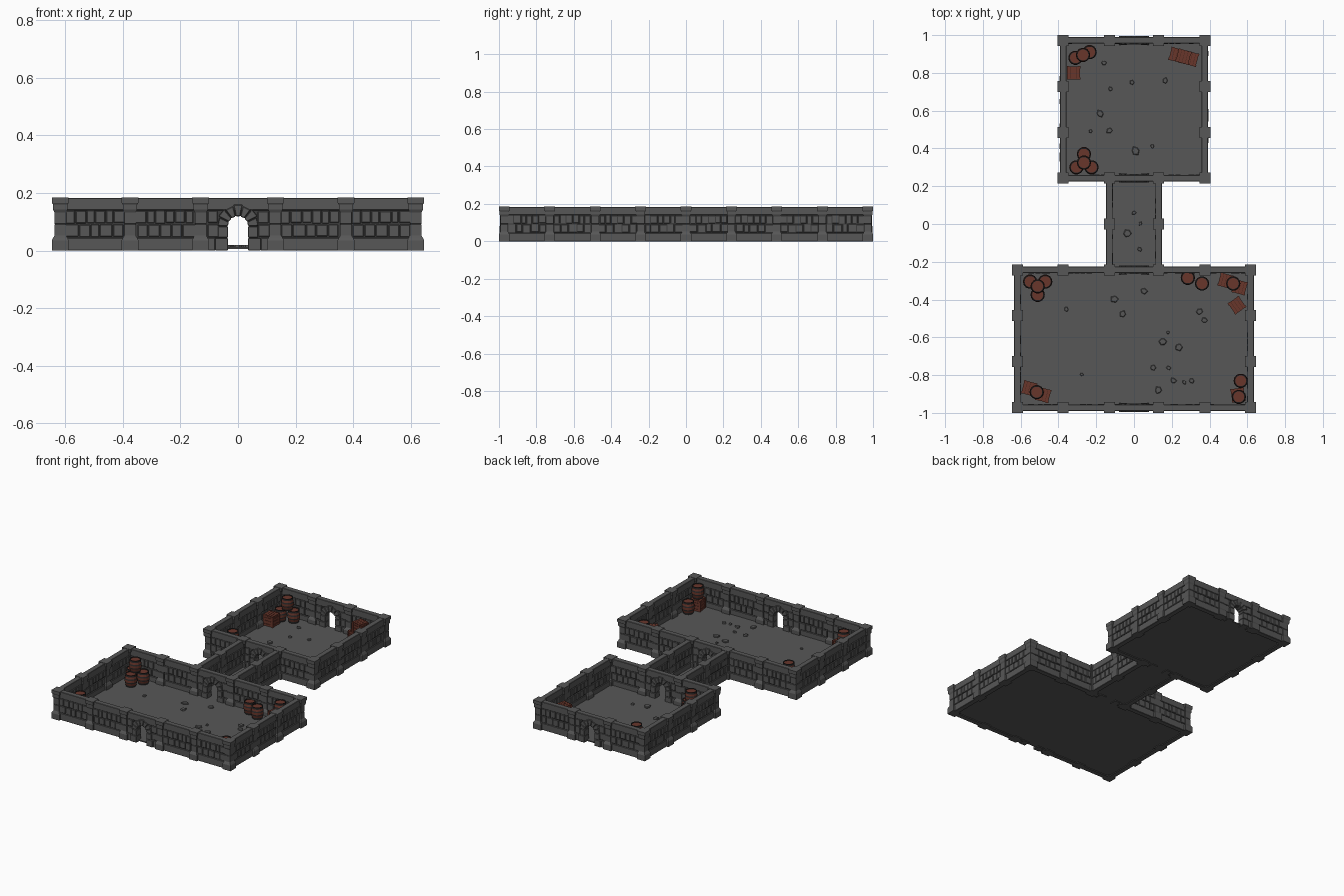
import bpy, bmesh, math, random
from mathutils import Matrix, Vector

random.seed(4)
old = bpy.data.objects.get("Cube")
if old:
    bpy.data.objects.remove(old)


def material(name, rgb):
    m = bpy.data.materials.new(name)
    m.use_nodes = True
    m.diffuse_color = (*rgb, 1)
    bsdf = m.node_tree.nodes["Principled BSDF"]
    bsdf.inputs["Base Color"].default_value = (*rgb, 1)
    bsdf.inputs["Roughness"].default_value = 0.9
    return m


STONE = material("grey_stone", (0.095, 0.095, 0.095))
MORTAR = material("dark_mortar", (0.045, 0.045, 0.045))
WOOD = material("red_brown_wood", (0.14, 0.037, 0.024))
DARK_WOOD = material("dark_wood", (0.06, 0.018, 0.012))
IRON = material("dark_iron", (0.025, 0.023, 0.023))

FLOOR_Z, TOP, BAND, CAP = 0.012, 0.185, 0.045, 0.14
HX, MX, NX = 0.617, 0.375, 0.13            # pillar lines across
Y1, Y2, Y3, Y4 = 0.243, 0.485, 0.729, 0.972  # pillar lines along


def finish(bm, name, mats, bevel=0.0):
    bmesh.ops.recalc_face_normals(bm, faces=bm.faces)
    me = bpy.data.meshes.new(name)
    bm.to_mesh(me)
    bm.free()
    for m in mats:
        me.materials.append(m)
    ob = bpy.data.objects.new(name, me)
    bpy.context.collection.objects.link(ob)
    if bevel:
        mod = ob.modifiers.new("chipped_edges", "BEVEL")
        mod.width, mod.segments = bevel, 1
    return ob


def loft(bm, rings, mat=0, cap=True):
    """Join rings of points into a closed skin."""
    rows = [[bm.verts.new(p) for p in ring] for ring in rings]
    n = len(rows[0])
    faces = [bm.faces.new((a[i], a[(i + 1) % n], b[(i + 1) % n], b[i]))
             for a, b in zip(rows, rows[1:]) for i in range(n)]
    if cap:
        faces += [bm.faces.new(rows[0][::-1]), bm.faces.new(rows[-1])]
    for f in faces:
        f.material_index = mat
    return faces


def prism(bm, mx, pts, thick, mat=0):
    """Extrude an upright outline (u, z) through the wall thickness."""
    loft(bm, [[mx @ Vector((u, s * thick / 2, z)) for u, z in pts] for s in (-1, 1)], mat)


def block(bm, mx, u0, u1, z0, z1, thick, mat=0):
    prism(bm, mx, [(u0, z0), (u1, z0), (u1, z1), (u0, z1)], thick, mat)


def bricks(bm, mx, u0, u1):
    mid = (BAND + CAP) / 2
    for row, (z0, z1) in enumerate(((BAND, mid), (mid, CAP))):
        n = max(1, round((u1 - u0) / 0.038)) + (row if u1 - u0 > 0.1 else 0)
        cuts = [u0 + (u1 - u0) * (i + random.uniform(-0.15, 0.15)) / n for i in range(n + 1)]
        for a, b in zip(cuts, cuts[1:]):
            block(bm, mx, a + 0.0018, b - 0.0018, z0 + random.uniform(0.001, 0.005),
                  z1 - random.uniform(0.001, 0.003), random.uniform(0.030, 0.037))


def wall_panel(bm, p, q, door):
    p, q = Vector((*p, 0)), Vector((*q, 0))
    d, h = q - p, (q - p).length / 2
    mx = Matrix.Translation((p + q) / 2) @ Matrix.Rotation(math.atan2(d.y, d.x), 4, "Z")
    block(bm, mx, -h, h, CAP, TOP - 0.002, 0.034)
    if not door:
        block(bm, mx, -h, h, 0, BAND, 0.034)
        block(bm, mx, -h, h, BAND - 0.005, CAP + 0.005, 0.022, 1)
        bricks(bm, mx, -h + 0.02, h - 0.02)
        return
    # arched doorway
    r, outer, spring = 0.037, 0.073, 0.085
    arc = [(-r * math.cos(t * math.pi / 10), spring + r * math.sin(t * math.pi / 10))
           for t in range(11)]
    core = [(-h, 0.002), (-r, 0.002)] + arc + [(r, 0.002), (h, 0.002), (h, CAP + 0.005), (-h, CAP + 0.005)]
    prism(bm, mx, core, 0.024, 1)
    for s in (-1, 1):
        for z0, z1, w in ((0, BAND, 0.08), (BAND, spring, 0.07)):
            a, b = sorted((s * (r - 0.002), s * w))
            block(bm, mx, a, b, z0 + 0.001, z1 - 0.001, 0.048)
        a, b = sorted((s * 0.08, s * h))
        block(bm, mx, a, b, 0, BAND, 0.034)
        a, b = sorted((s * 0.07, s * (h - 0.02)))
        bricks(bm, mx, a, b)
    for i in range(7):
        t0, t1 = [math.pi * (i + e) / 7 for e in (0.04, 0.96)]
        o = outer + (0.003 if i % 2 else -0.002)
        prism(bm, mx, [(k * math.cos(t), spring + k * math.sin(t)) for k, t in
                       ((r - 0.002, t0), (o, t0), (o, t1), (r - 0.002, t1))], 0.046)


def wall_line(bm, pts, doors=()):
    for i, (p, q) in enumerate(zip(pts, pts[1:])):
        wall_panel(bm, p, q, i in doors)


def pillar(bm, x, y):
    profile = ((0.029, 0), (0.029, 0.036), (0.024, 0.046), (0.020, 0.052), (0.020, 0.09),
               (0.018, 0.092), (0.020, 0.094), (0.020, 0.132), (0.025, 0.142),
               (0.025, 0.16), (0.029, 0.166), (0.029, TOP))
    loft(bm, [[(x + sx * w, y + sy * w, z) for sx, sy in ((-1, -1), (1, -1), (1, 1), (-1, 1))]
              for w, z in profile])


# walls
XS_BIG, XS_SMALL = (-HX, -MX, -NX, NX, MX, HX), (-MX, -NX, NX, MX)
YS = (Y1, Y2, Y3, Y4)
nodes = {(sx * NX, 0) for sx in (-1, 1)}
for name, xs, sy in (("large_room_walls", XS_BIG, -1), ("small_room_walls", XS_SMALL, 1)):
    bm = bmesh.new()
    for y in (Y1, Y4):
        wall_line(bm, [(x, sy * y) for x in xs], doors=(len(xs) // 2 - 1,))
        nodes |= {(x, sy * y) for x in xs}
    for x in (xs[0], xs[-1]):
        wall_line(bm, [(x, sy * y) for y in YS])
        nodes |= {(x, sy * y) for y in YS}
    finish(bm, name, (STONE, MORTAR), 0.002)
bm = bmesh.new()
for s in (-1, 1):
    wall_line(bm, [(s * NX, y) for y in (-Y1, 0, Y1)])
finish(bm, "corridor_walls", (STONE, MORTAR), 0.002)

# pillars
bm = bmesh.new()
for x, y in sorted(nodes):
    pillar(bm, x, y)
finish(bm, "pillars", (STONE,))

# floors and loose flat rubble
for name, hx, y0, y1, count in (("large_room", HX, -Y4, -Y1, 16), ("corridor", NX, -Y1, Y1, 4),
                                ("small_room", MX, Y1, Y4, 9)):
    bm = bmesh.new()
    loft(bm, [[(-hx, y0, z), (hx, y0, z), (hx, y1, z), (-hx, y1, z)] for z in (0.005, FLOOR_Z)])
    finish(bm, name + "_floor", (STONE,))
    bm = bmesh.new()
    for _ in range(count):
        cx = random.uniform(-hx + 0.07, hx - 0.07) * 0.85
        cy = random.uniform(y0 + 0.09, y1 - 0.09)
        n, size = random.choice((5, 6)), random.uniform(0.009, 0.024)
        radii = [size * random.uniform(0.7, 1.2) for _ in range(n)]
        loft(bm, [[(cx + k * r * math.cos(math.tau * i / n), cy + k * r * math.sin(math.tau * i / n), z)
                   for i, r in enumerate(radii)]
                  for k, z in ((1, FLOOR_Z - 0.002), (1, FLOOR_Z + 0.004), (0.8, FLOOR_Z + 0.008))])
    finish(bm, name + "_rubble", (STONE,))

# barrels
BARREL_H, CRATE = 0.078, 0.07


def barrel(x, y, z):
    bm = bmesh.new()
    profile = ((0.031, 0, 1), (0.033, 0.011, 0), (0.0365, 0.024, 1), (0.038, 0.032, 0),
               (0.038, 0.046, 1), (0.0365, 0.054, 0), (0.034, 0.066, 1), (0.034, BARREL_H, 1),
               (0.029, BARREL_H, 1), (0.029, BARREL_H - 0.004, 0))
    n = 14
    rings = [[(r * math.cos(math.tau * i / n), r * math.sin(math.tau * i / n), h)
              for i in range(n)] for r, h, _ in profile]
    faces = loft(bm, rings)
    for i, f in enumerate(faces[:-2]):
        f.material_index = profile[i // n][2]
    ob = finish(bm, "barrel", (WOOD, IRON))
    ob.location = (x, y, z)


# crates: dark core, boards and corner posts
def crate(x, y, z, deg):
    bm = bmesh.new()
    h, one = CRATE / 2, Matrix.Identity(4)
    block(bm, one, -h + 0.004, h - 0.004, 0.003, CRATE - 0.003, CRATE - 0.008, 1)
    for i in range(4):
        a = -h + i * CRATE / 4
        block(bm, one, a + 0.001, a + CRATE / 4 - 0.001, CRATE - 0.006, CRATE, CRATE)
    for k in range(4):
        turn = Matrix.Rotation(k * math.pi / 2, 4, "Z")
        side = turn @ Matrix.Translation((0, -h + 0.003, 0))
        for z0, z1 in ((0, 0.013), (0.0155, 0.034), (0.0365, 0.053), (0.0555, 0.0635)):
            block(bm, side, -h + 0.006, h - 0.006, z0, z1, 0.004)
        corner = turn @ Matrix.Translation((-h + 0.005, -h + 0.005, 0))
        block(bm, corner, -0.006, 0.006, 0, CRATE - 0.006, 0.012)
    ob = finish(bm, "crate", (WOOD, DARK_WOOD))
    ob.location, ob.rotation_euler.z = (x, y, z), math.radians(deg)


# goods standing on the floor
for x, y in ((-0.31, 0.88), (-0.235, 0.91), (-0.305, 0.3), (-0.225, 0.3), (-0.265, 0.37),
             (-0.55, -0.305), (-0.47, -0.305), (-0.51, -0.375), (0.285, -0.285),
             (0.36, -0.315), (0.565, -0.83)):
    barrel(x, y, FLOOR_Z)
for x, y, deg in ((-0.32, 0.8, 0), (0.225, 0.895, -15), (0.302, 0.875, -15), (0.485, -0.3, -15),
                  (0.56, -0.335, -15), (0.545, -0.43, 35), (-0.555, -0.87, -15),
                  (-0.48, -0.905, -15), (0.55, -0.905, 8)):
    crate(x, y, FLOOR_Z, deg)
# goods stacked on top
for x, y in ((-0.27, 0.895), (-0.265, 0.325), (-0.51, -0.33)):
    barrel(x, y, FLOOR_Z + BARREL_H)
for x, y in ((0.525, -0.315), (-0.515, -0.89), (0.555, -0.915)):
    barrel(x, y, FLOOR_Z + CRATE)
crate(0.262, 0.886, FLOOR_Z + CRATE, -15)
